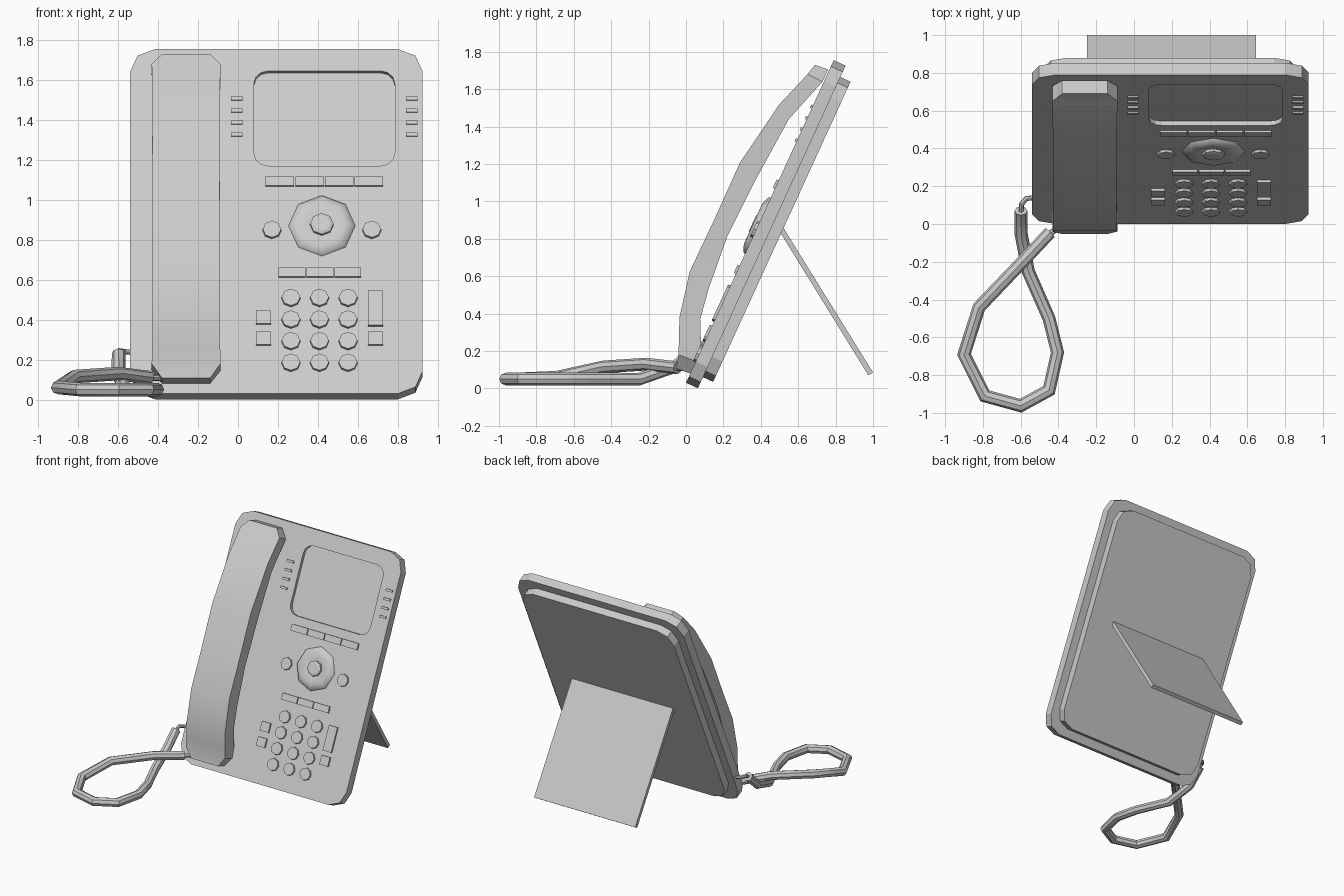
import bpy, bmesh, math
from mathutils import Matrix, Vector

cube = bpy.data.objects.get("Cube")
if cube:
    bpy.data.objects.remove(cube, do_unlink=True)

grey = bpy.data.materials.new("light grey plastic")
grey.use_nodes = True
grey.diffuse_color = (0.6, 0.6, 0.6, 1)
grey.node_tree.nodes["Principled BSDF"].inputs["Base Color"].default_value = grey.diffuse_color

# Leaning frame of the body: local x across, local y up the face, local z outward
LEAN = Matrix.Translation((0, 0, 0.03)) @ Matrix.Rotation(math.radians(65.4), 4, 'X')


def finish(name, bm, matrix=Matrix(), smooth=None):
    bmesh.ops.recalc_face_normals(bm, faces=bm.faces)
    mesh = bpy.data.meshes.new(name)
    bm.to_mesh(mesh)
    bm.free()
    mesh.materials.append(grey)
    ob = bpy.data.objects.new(name, mesh)
    bpy.context.collection.objects.link(ob)
    ob.matrix_world = matrix
    if smooth:
        bpy.ops.object.select_all(action='DESELECT')
        ob.select_set(True)
        bpy.context.view_layer.objects.active = ob
        bpy.ops.object.shade_smooth_by_angle(angle=math.radians(smooth))
    return ob


def loft(rings):
    """Skin a closed tube through equal-length rings and cap both ends."""
    bm = bmesh.new()
    loops = [[bm.verts.new(p) for p in ring] for ring in rings]
    for a, b in zip(loops, loops[1:]):
        for i in range(len(a)):
            j = (i + 1) % len(a)
            bm.faces.new((a[i], a[j], b[j], b[i]))
    bm.faces.new(loops[0])
    bm.faces.new(loops[-1])
    return bm


def slab(name, x0, x1, y0, y1, z0, z1, radius=0, steps=2):
    """Plate on the leaning frame, with optional rounded corners."""
    outline = []
    corners = [(x1 - radius, y1 - radius), (x0 + radius, y1 - radius),
               (x0 + radius, y0 + radius), (x1 - radius, y0 + radius)]
    for k, (cx, cy) in enumerate(corners):
        for s in range(steps + 1 if radius else 1):
            a = math.pi / 2 * (k + s / steps)
            outline.append((cx + radius * math.cos(a), cy + radius * math.sin(a)))
    return finish(name, loft([[(x, y, z) for x, y in outline] for z in (z0, z1)]), LEAN)


def lathe(name, x, y, profile, smooth=None):
    """Eight-sided turned part on the face, from (radius, height) pairs."""
    angles = [math.tau * i / 8 for i in range(8)]
    rings = [[(x + r * math.cos(a), y + r * math.sin(a), h) for a in angles] for r, h in profile]
    return finish(name, loft(rings), LEAN, smooth)


# Body: front plate with a recessed screen, smaller back plate
front = slab("front_plate", -0.54, 0.925, 0, 1.897, -0.07, 0, 0.125)
slab("back_plate", -0.475, 0.86, 0.065, 1.83, -0.13, -0.07, 0.12)
cutter = slab("screen_cutter", 0.08, 0.785, 1.254, 1.777, -0.025, 0.05, 0.07, 3)
cut = front.modifiers.new("screen_recess", 'BOOLEAN')
cut.operation, cut.object, cut.solver = 'DIFFERENCE', cutter, 'EXACT'
bpy.context.view_layer.update()
bpy.context.view_layer.objects.active = front
bpy.ops.object.modifier_apply(modifier=cut.name)
bpy.data.objects.remove(cutter, do_unlink=True)

# Kickstand behind the body
stand = [(0.5, 0.84), (0.523, 0.855), (1.0, 0.085), (0.975, 0.07)]
finish("kickstand", loft([[(x, y, z) for y, z in stand] for x in (-0.25, 0.645)]))

# Navigation ring, its centre button, and round keys
lathe("navigation_ring", 0.42, 0.924, [(0.167, 0), (0.16, 0.012), (0.12, 0.028), (0.066, 0.012)], 50)
lathe("navigation_button", 0.42, 0.924, [(0.06, 0), (0.058, 0.026), (0.042, 0.032)])
KEY = [(0.048, 0), (0.046, 0.014)]
for side, x in (("right", 0.17), ("left", 0.67)):
    lathe(side + "_round_key", x, 0.9, KEY)
for row in range(4):
    for col in range(3):
        lathe(f"number_key_{row}_{col}", 0.265 + 0.143 * col, 0.168 + 0.119 * row, KEY)

# Rectangular keys beside the number pad
for name, x, y0, y1 in (("lower_right_key", 0.09, 0.265, 0.335), ("upper_right_key", 0.09, 0.38, 0.45),
                        ("lower_left_key", 0.65, 0.265, 0.335), ("tall_left_key", 0.65, 0.37, 0.56)):
    slab(name, x, x + 0.075, y0, y1, 0, 0.014)

# Rows of slim keys
for name, x0, x1, y, count in (("screen_key", 0.135, 0.73, 1.14, 4), ("menu_key", 0.2, 0.62, 0.64, 3)):
    step = (x1 - x0) / count
    for i in range(count):
        slab(f"{name}_{i}", x0 + i * step + 0.003, x0 + (i + 1) * step - 0.003, y, y + 0.05, 0, 0.012)

# Slim bars on both sides of the screen
for side, x in (("right", -0.035), ("left", 0.84)):
    for i in range(4):
        slab(f"{side}_bar_{i}", x, x + 0.058, 1.415 + 0.066 * i, 1.433 + 0.066 * i, 0, 0.01)

# Handset: stations of outer y, z, inner y, z and half width
stations = [(-0.053, 0.107, 0.037, 0.075, 0.12), (-0.04, 0.18, 0.053, 0.145, 0.172),
            (-0.038, 0.26, 0.08, 0.24, 0.171), (-0.035, 0.38, 0.076, 0.37, 0.17),
            (0.02, 0.625, 0.12, 0.53, 0.168), (0.15, 0.9, 0.22, 0.81, 0.168),
            (0.29, 1.21, 0.375, 1.12, 0.169), (0.5, 1.52, 0.55, 1.44, 0.17),
            (0.65, 1.68, 0.73, 1.64, 0.172), (0.69, 1.73, 0.76, 1.705, 0.12)]
finish("handset", loft([[(-0.26 - w, oy, oz), (-0.26 + w, oy, oz), (-0.26 + w, iy, iz), (-0.26 - w, iy, iz)]
                        for oy, oz, iy, iz, w in stations]), smooth=35)


def tube(name, points, radius):
    """Eight-sided tube with mitred bends along a path."""
    pts = [Vector(p) for p in points]
    rings = []
    for i, p in enumerate(pts):
        before = (p - pts[i - 1]).normalized() if i else Vector()
        after = (pts[i + 1] - p).normalized() if i < len(pts) - 1 else Vector()
        t = (before + after).normalized()
        side = t.cross(Vector((0, 0, 1))).normalized()
        up = side.cross(t)
        stretch = 1 / max(0.8, t.dot(after if i == 0 else before))
        rings.append([p + radius * (side * math.cos(a) * stretch + up * math.sin(a))
                      for a in (math.tau * k / 8 for k in range(8))])
    finish(name, loft(rings), smooth=40)


# Cord loop with thin plugs at both ends
tube("cord", [(-0.445, -0.045, 0.11), (-0.6, -0.21, 0.13), (-0.82, -0.44, 0.115), (-0.9, -0.69, 0.06),
              (-0.79, -0.91, 0.05), (-0.6, -0.962, 0.05), (-0.45, -0.88, 0.05), (-0.405, -0.68, 0.05),
              (-0.45, -0.5, 0.05), (-0.56, -0.25, 0.05), (-0.598, -0.05, 0.12), (-0.598, 0.07, 0.23)], 0.034)
tube("handset_plug", [(-0.46, -0.06, 0.11), (-0.37, 0.0, 0.11)], 0.016)
tube("body_plug", [(-0.598, 0.06, 0.225), (-0.595, 0.105, 0.245), (-0.57, 0.135, 0.24), (-0.52, 0.14, 0.235)], 0.013)
